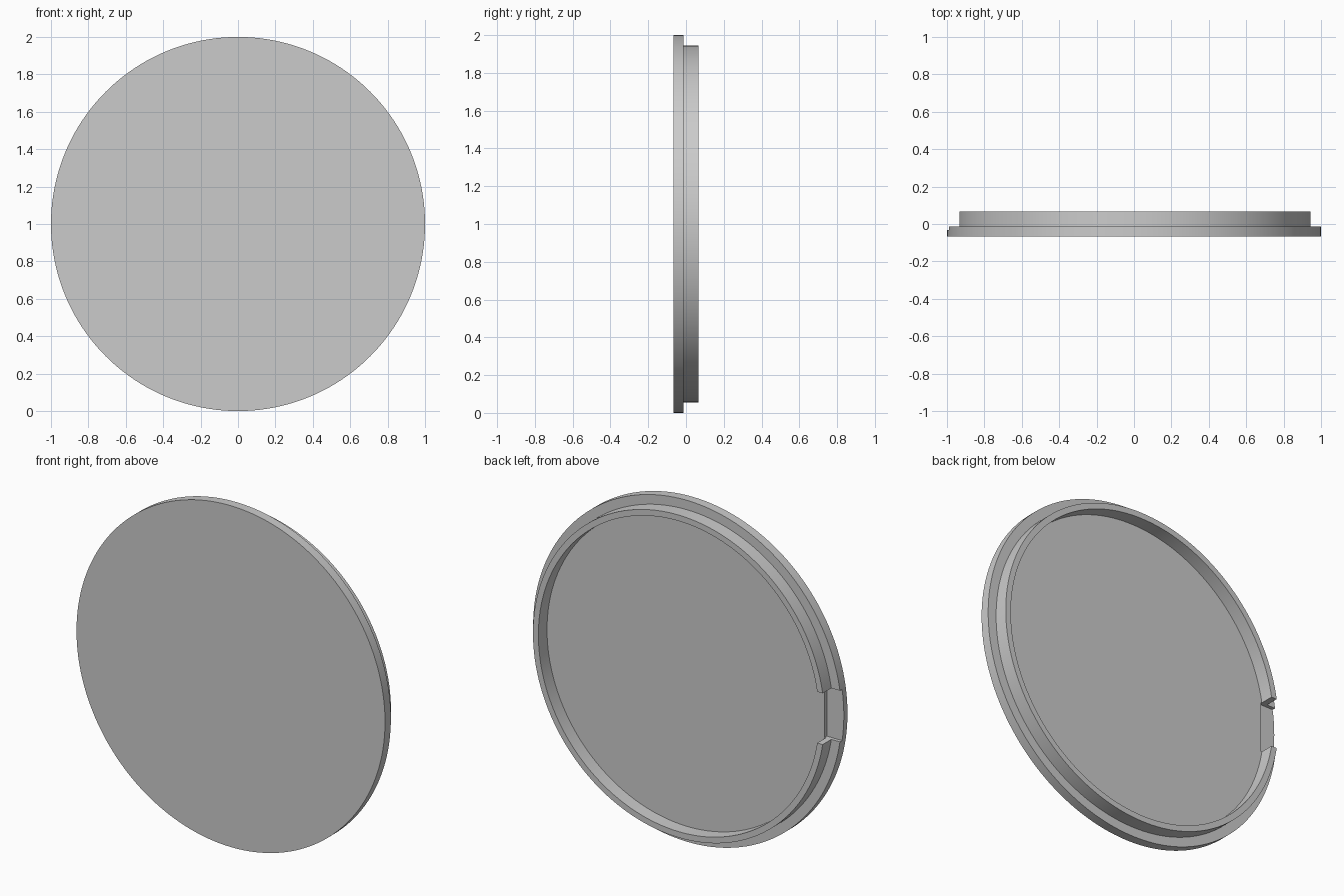
import bpy
import bmesh
from math import radians, tau
from mathutils import Vector

cube = bpy.data.objects.get("Cube")
if cube:
    bpy.data.objects.remove(cube, do_unlink=True)

RADIUS = 1.0
FRONT, FLOOR, BACK = -0.067, -0.013, 0.067
RING_OUT, RING_IN = 0.945, 0.91
SEGMENTS = 160

# Single grey plastic
grey = bpy.data.materials.new("plain grey")
grey.use_nodes = True
colour = (0.6, 0.6, 0.6, 1)
grey.diffuse_color = colour
grey.node_tree.nodes["Principled BSDF"].inputs["Base Color"].default_value = colour


def make_object(name, bm):
    bmesh.ops.recalc_face_normals(bm, faces=bm.faces)
    mesh = bpy.data.meshes.new(name)
    bm.to_mesh(mesh)
    bm.free()
    mesh.materials.append(grey)
    obj = bpy.data.objects.new(name, mesh)
    bpy.context.collection.objects.link(obj)
    return obj


# Round cap with a raised ring on its back, turned about the y axis
profile = [(0, FRONT), (RADIUS, FRONT), (RADIUS, FLOOR), (RING_OUT, FLOOR),
           (RING_OUT, BACK), (RING_IN, BACK), (RING_IN, FLOOR), (0, FLOOR)]
centre = Vector((0, 0, RADIUS))
bm = bmesh.new()
verts = [bm.verts.new(centre + Vector((r, y, 0))) for r, y in profile]
edges = [bm.edges.new(pair) for pair in zip(verts, verts[1:])]
bmesh.ops.spin(bm, geom=verts + edges, cent=centre, axis=(0, 1, 0),
               angle=tau, steps=SEGMENTS)
bmesh.ops.remove_doubles(bm, verts=bm.verts, dist=0.0005)
cap = make_object("round_cap", bm)

# Pry notch cut through the ring and partly into the flange
low, high = Vector((-1.2, -0.033, 0.85)), Vector((-0.89, 0.2, 1.15))
bm = bmesh.new()
bmesh.ops.create_cube(bm, size=1)
for v in bm.verts:
    v.co = (low + high) / 2 + v.co * (high - low)
cutter = make_object("notch_cutter", bm)
cutter.hide_render = True

notch = cap.modifiers.new("notch", 'BOOLEAN')
notch.operation = 'DIFFERENCE'
notch.solver = 'EXACT'
notch.object = cutter

bpy.ops.object.select_all(action='DESELECT')
cap.select_set(True)
bpy.context.view_layer.objects.active = cap
bpy.ops.object.modifier_apply(modifier=notch.name)
bpy.data.objects.remove(cutter, do_unlink=True)
bpy.ops.object.shade_smooth_by_angle(angle=radians(30))
